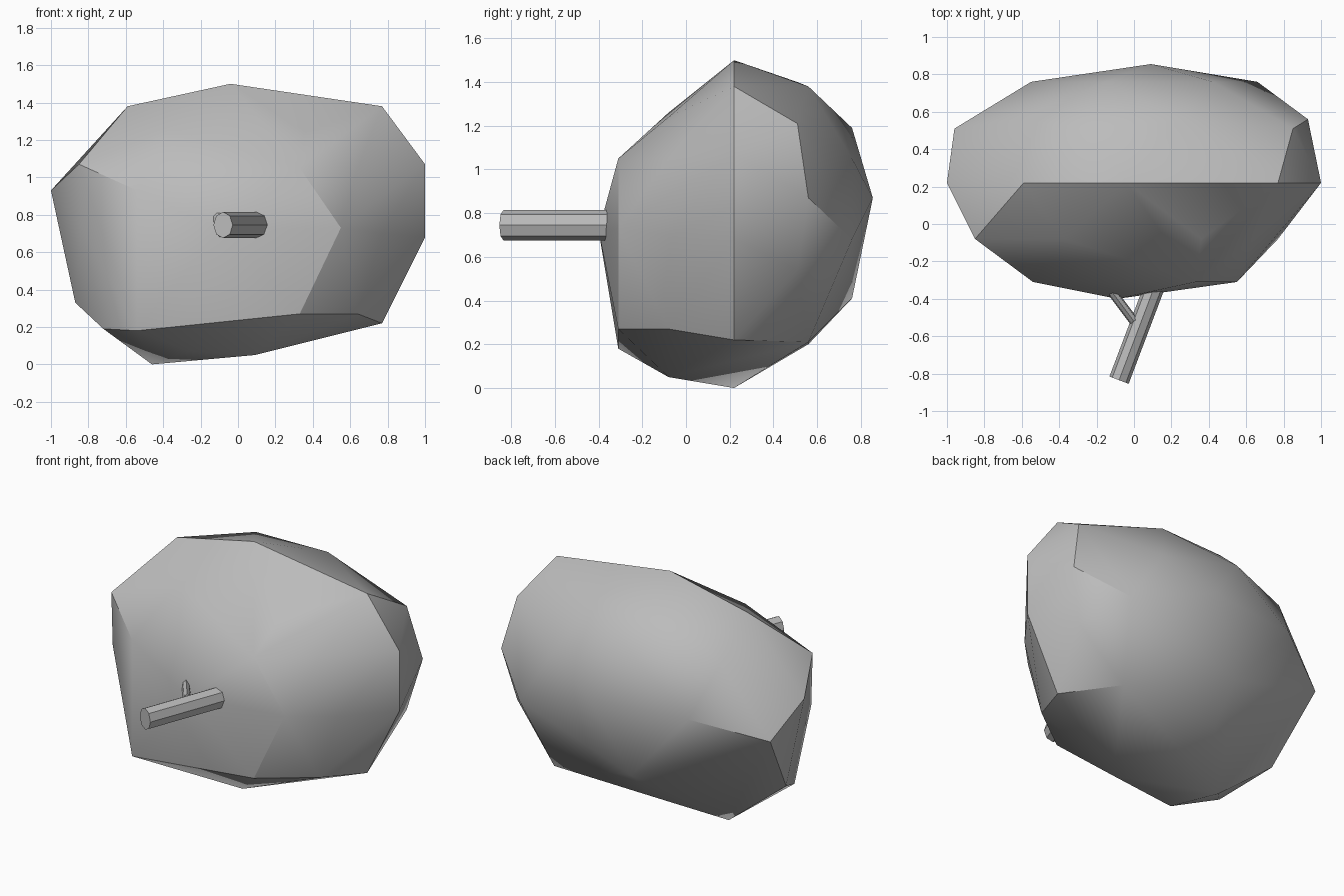
import bpy, bmesh, math
from mathutils import Vector, Matrix

cube = bpy.data.objects.get("Cube")
if cube:
    bpy.data.objects.remove(cube, do_unlink=True)

# One plain stone colour
stone = bpy.data.materials.new("stone_grey")
stone.use_nodes = True
grey = (0.5, 0.5, 0.5, 1)
stone.diffuse_color = grey
stone.node_tree.nodes["Principled BSDF"].inputs["Base Color"].default_value = grey


def finish(name, bm):
    """Turn a bmesh into a named, coloured object."""
    bmesh.ops.recalc_face_normals(bm, faces=bm.faces)
    mesh = bpy.data.meshes.new(name)
    bm.to_mesh(mesh)
    bm.free()
    mesh.materials.append(stone)
    obj = bpy.data.objects.new(name, mesh)
    bpy.context.collection.objects.link(obj)
    return obj


# Boulder: corner points (x, z) on slices from front to back, skinned by a hull
slices = {
    -.40: [(-.09, .72)],
    -.31: [(-.54, .93), (-.54, .18), (.33, 1.05), (.33, .27), (.55, .73)],
    -.08: [(-.85, 1.07), (-.84, .73), (-.72, .19), (-.37, 1.26), (.36, 1.24),
           (.64, 1.05), (.64, .27), (.77, .7), (.09, .05), (-.26, .07)],
    .22: [(-1, .93), (-.87, .33), (-.59, 1.38), (-.04, 1.5), (.77, 1.38),
          (1, 1.07), (1, .68), (.77, .22), (-.46, 0)],
    .51: [(-.96, .75), (-.23, 1.4), (.85, 1.21), (.85, .54)],
    .56: [(-.64, 1.19), (.25, 1.38), (.93, .87), (.55, .21), (-.15, .2)],
    .76: [(-.55, .88), (-.15, 1.19), (.42, 1.05), (.66, .68), (-.14, .41)],
    .855: [(.09, .87)],
}
bm = bmesh.new()
for y, corners in slices.items():
    for x, z in corners:
        bm.verts.new((x, y, z))
hull = bmesh.ops.convex_hull(bm, input=bm.verts)
inside = {v for v in hull["geom_interior"] if isinstance(v, bmesh.types.BMVert)}
bmesh.ops.delete(bm, geom=list(inside), context="VERTS")
boulder = finish("boulder", bm)
bpy.context.view_layer.objects.active = boulder
boulder.select_set(True)
bpy.ops.object.shade_smooth_by_angle(angle=math.radians(30))
boulder.select_set(False)


def rod(name, start, end, width, height):
    """Flat-sided rod of oval section lying between two points."""
    start, end = Vector(start), Vector(end)
    along = (end - start).normalized()
    up = Vector((0, 0, 1))
    side = up.cross(along)
    bm = bmesh.new()
    bmesh.ops.create_cone(bm, cap_ends=True, segments=8, radius1=.5, radius2=.5,
                          depth=(end - start).length)
    frame = Matrix((side * width, up * height, along)).transposed().to_4x4()
    frame.translation = (start + end) / 2
    bm.transform(frame)
    return finish(name, bm)


# Handle-like stick and its side twig
rod("stick", (-.08, -.835, .745), (.13, -.28, .745), .11, .14)
rod("side_twig", (.0, -.52, .745), (-.15, -.32, .745), .05, .13)
